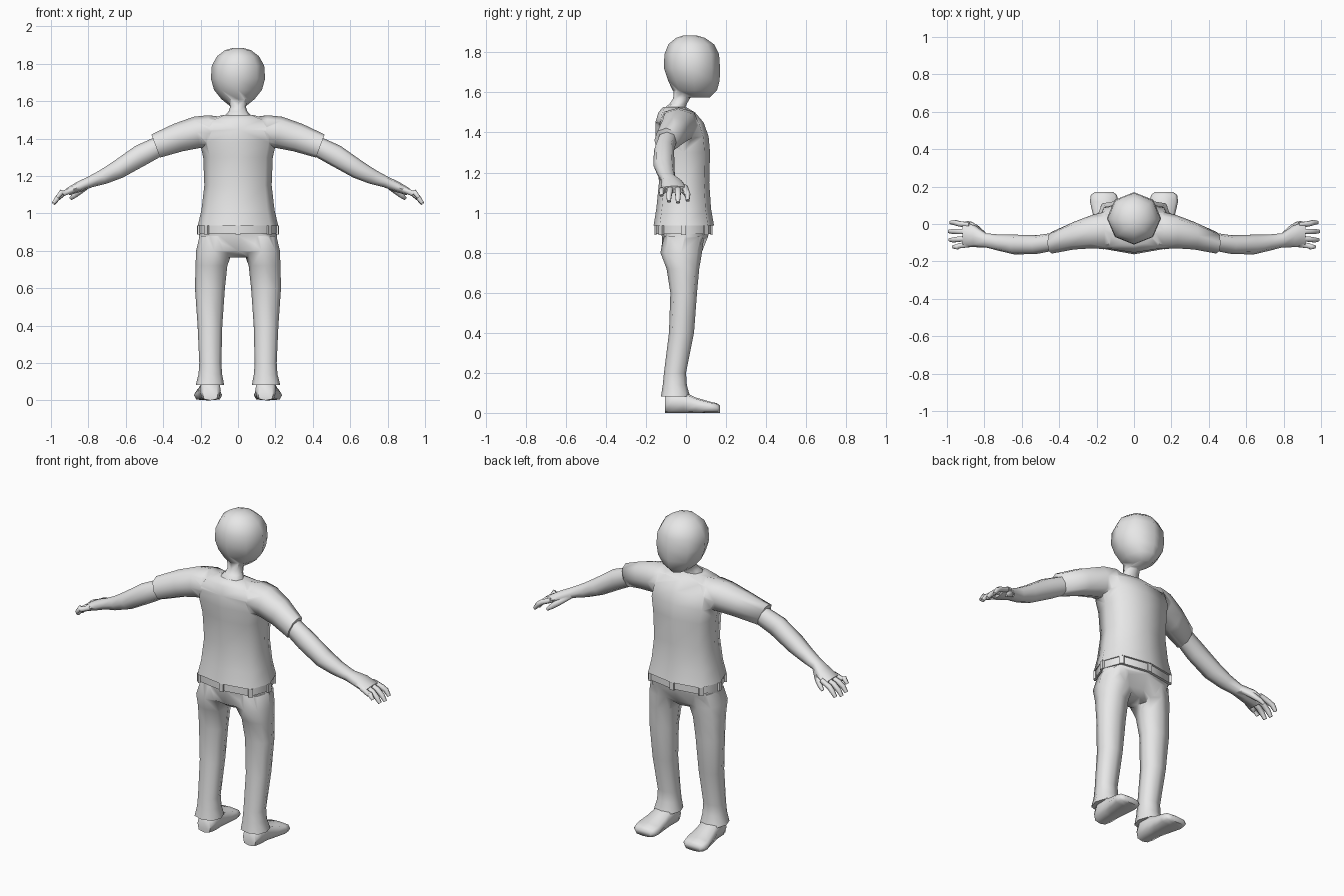
import bpy, bmesh, math
from mathutils import Vector

if "Cube" in bpy.data.objects:
    bpy.data.objects.remove(bpy.data.objects["Cube"])

X, Y, Z = Vector((1, 0, 0)), Vector((0, 1, 0)), Vector((0, 0, 1))
grey = bpy.data.materials.new("light_grey")
grey.diffuse_color = (0.8, 0.8, 0.8, 1)
grey.use_nodes = True
grey.node_tree.nodes["Principled BSDF"].inputs["Base Color"].default_value = grey.diffuse_color


def ring(c, u, v, a, b, n=8, power=0.85):
    """Rounded cross-section around c with half sizes a along u and b along v."""
    pts = []
    for i in range(n):
        t = 2 * math.pi * i / n
        co, si = math.cos(t), math.sin(t)
        pts.append(c + u * a * math.copysign(abs(co) ** power, co)
                   + v * b * math.copysign(abs(si) ** power, si))
    return pts


def loft(name, rings):
    bm = bmesh.new()
    rows = [[bm.verts.new(p) for p in r] for r in rings]
    n = len(rows[0])
    for r0, r1 in zip(rows, rows[1:]):
        for i in range(n):
            j = (i + 1) % n
            bm.faces.new((r0[i], r0[j], r1[j], r1[i]))
    bm.faces.new(rows[0])
    bm.faces.new(rows[-1])
    bmesh.ops.recalc_face_normals(bm, faces=bm.faces)
    me = bpy.data.meshes.new(name)
    bm.to_mesh(me)
    bm.free()
    me.materials.append(grey)
    ob = bpy.data.objects.new(name, me)
    bpy.context.collection.objects.link(ob)
    return ob


def stack(name, rows, power=0.85, n=8):
    """Horizontal sections: z, centre x, half width, back y, front y."""
    return loft(name, [ring(Vector((cx, (y0 + y1) / 2, z)), X, Y, w, (y1 - y0) / 2, n, power)
                       for z, cx, w, y0, y1 in rows])


def limb(name, rows, s, n=8):
    """Sections across a path: x, y, z, half height, half depth; s mirrors in x."""
    pts = [Vector((s * r[0], r[1], r[2])) for r in rows]
    out = []
    for i, r in enumerate(rows):
        d = pts[min(i + 1, len(pts) - 1)] - pts[max(i - 1, 0)]
        up = Vector((-d.z, 0, d.x)).normalized()
        out.append(ring(pts[i], up, Y, r[3], r[4], n))
    return loft(name, out)


def union(base, parts):
    bpy.context.view_layer.objects.active = base
    for p in parts:
        m = base.modifiers.new("join", 'BOOLEAN')
        m.operation, m.solver, m.object = 'UNION', 'EXACT', p
        bpy.ops.object.modifier_apply(modifier=m.name)
        bpy.data.objects.remove(p)
    return base


# Head and neck
head = stack("head", [
    (1.885, 0, .025, -.01, .05), (1.872, 0, .07, -.05, .095), (1.84, 0, .112, -.088, .14),
    (1.79, 0, .14, -.108, .165), (1.72, 0, .145, -.11, .17), (1.66, 0, .128, -.09, .168),
    (1.61, 0, .088, -.067, .155), (1.575, 0, .045, -.02, .12)], 1)
neck = stack("neck", [
    (1.50, 0, .075, -.11, -.005), (1.525, 0, .068, -.104, -.003), (1.545, 0, .05, -.08, .005),
    (1.57, 0, .042, -.064, .02), (1.61, 0, .05, -.062, .05), (1.66, 0, .06, -.05, .06)])
union(head, [neck])

# Shirt with sleeves
shirt = stack("shirt", [
    (.935, 0, .215, -.162, .14), (1.02, 0, .195, -.148, .125), (1.15, 0, .18, -.135, .116),
    (1.30, 0, .186, -.145, .12), (1.38, 0, .205, -.153, .113), (1.45, 0, .20, -.153, .088),
    (1.50, 0, .16, -.138, .045), (1.527, 0, .082, -.115, .0)], 0.65)
sleeve = [(.07, -.035, 1.45, .065, .075), (.15, -.035, 1.44, .085, .10),
          (.22, -.04, 1.433, .085, .09), (.32, -.062, 1.405, .077, .074),
          (.44, -.10, 1.36, .066, .058)]
union(shirt, [limb("sleeve", sleeve, s) for s in (1, -1)])

# Arms, hands and fingers
arm = [(.40, -.09, 1.37, .052, .047), (.52, -.11, 1.31, .058, .05), (.64, -.11, 1.235, .05, .053),
       (.72, -.10, 1.195, .04, .044), (.79, -.088, 1.168, .03, .038),
       (.85, -.066, 1.142, .028, .058), (.91, -.058, 1.115, .02, .066)]
fingers = [(-.11, -.122, .965, 1.085), (-.077, -.085, .985, 1.055),
           (-.04, -.04, .988, 1.05), (-.006, .008, .98, 1.06)]
for s, side in ((1, "right"), (-1, "left")):
    parts = []
    for y0, y1, x, z in fingers:
        parts.append(limb("finger", [
            (.88, y0, 1.128, .014, .016), (.935, (y0 + y1) / 2, 1.106, .015, .016),
            (x - .022, y1, z + .03, .014, .015), (x, y1, z, .010, .010)], s, 6))
    parts.append(limb("thumb", [
        (.80, -.06, 1.155, .018, .018), (.845, -.02, 1.12, .018, .018),
        (.875, .0, 1.095, .014, .014), (.897, .008, 1.077, .009, .009)], s, 6))
    union(limb(side + "_arm", arm, s), parts)

# Trousers
trousers = stack("trousers", [
    (.93, 0, .203, -.138, .118), (.88, 0, .209, -.12, .11), (.80, 0, .205, -.122, .078),
    (.765, 0, .07, -.07, .045)], 0.7)
leg = [(.88, .115, .09, -.11, .09), (.80, .126, .098, -.128, .08), (.72, .142, .085, -.097, .066),
       (.60, .15, .08, -.078, .055), (.40, .15, .066, -.085, .04), (.20, .148, .059, -.11, .0),
       (.14, .148, .063, -.116, .004), (.082, .15, .076, -.125, .02)]
union(trousers, [stack("leg", [(z, s * cx, w, a, b) for z, cx, w, a, b in leg], 0.8)
                 for s in (1, -1)])

# Belt and its loops
belt = stack("belt", [(z, 0, .211, -.153, .128) for z in (.892, .936)], 0.65)
for i, p in enumerate(ring(Vector((0, -.0125, .912)), X, Y, .211, .14, 8, 0.65)):
    out = Vector((p.x, p.y * 1.4, 0)).normalized()
    across = Z.cross(out)
    loft(f"belt_loop_{i}", [
        [p + across * a * .013 + out * b * .006 + Z * h for a, b in ((-1, -1), (1, -1), (1, 1), (-1, 1))]
        for h in (-.024, .024)])

# Shoes: y, centre x, half width, height
shoe = [(-.105, .148, .042, .085), (-.07, .148, .056, .11), (-.01, .15, .056, .105),
        (.05, .155, .064, .076), (.12, .16, .076, .056), (.155, .161, .07, .048),
        (.17, .161, .05, .036)]
for s, side in ((1, "right"), (-1, "left")):
    loft(side + "_shoe", [ring(Vector((s * cx, y, h / 2)), X, Z, w, h / 2, 8, 0.55)
                          for y, cx, w, h in shoe])

# Smooth shading with sharp hems
for ob in bpy.context.scene.objects:
    ob.select_set(True)
bpy.context.view_layer.objects.active = head
bpy.ops.object.shade_smooth_by_angle(angle=math.radians(72))
